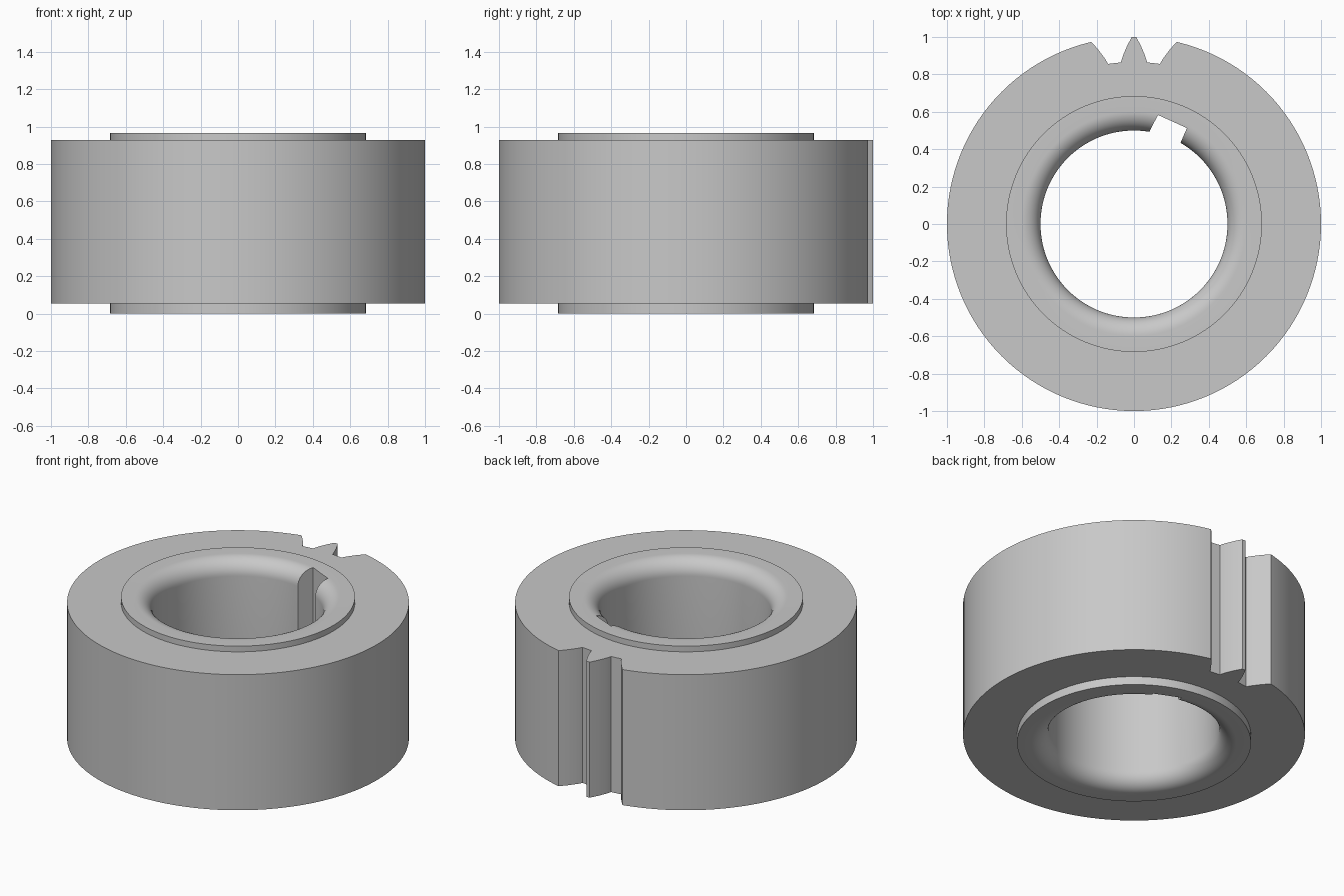
import bpy, bmesh, math
from mathutils import Vector, Matrix

cube = bpy.data.objects.get("Cube")
if cube:
    bpy.data.objects.remove(cube, do_unlink=True)

HEIGHT, BODY_LOW, BODY_TOP = 0.965, 0.053, 0.928
BORE, HUB, RIM, FILLET = 0.5, 0.684, 1.0, 0.1
SEGMENTS = 128

steel = bpy.data.materials.new("plain grey")
steel.use_nodes = True
grey = (0.58, 0.58, 0.58, 1)
steel.diffuse_color = grey
steel.node_tree.nodes["Principled BSDF"].inputs["Base Color"].default_value = grey


def add_object(name, bm):
    bmesh.ops.recalc_face_normals(bm, faces=bm.faces)
    mesh = bpy.data.meshes.new(name)
    bm.to_mesh(mesh)
    bm.free()
    mesh.materials.append(steel)
    obj = bpy.data.objects.new(name, mesh)
    bpy.context.collection.objects.link(obj)
    return obj


def prism(name, outline):
    """Upright cutter that passes through the whole height."""
    bm = bmesh.new()
    face = bm.faces.new([bm.verts.new((x, y, -0.2)) for x, y in outline])
    top = bmesh.ops.extrude_face_region(bm, geom=[face])["geom"]
    verts = [g for g in top if isinstance(g, bmesh.types.BMVert)]
    bmesh.ops.translate(bm, verts=verts, vec=(0, 0, 1.4))
    obj = add_object(name, bm)
    obj.hide_render = True
    return obj


def polar(radius, degrees):
    a = math.radians(degrees)
    return radius * math.sin(a), radius * math.cos(a)


# Ring: closed section with rounded bore mouths, turned about z
section = []
for i in range(13):
    a = math.radians(90 * i / 12)
    section.append((BORE + FILLET * (1 - math.cos(a)),
                    HEIGHT - FILLET * (1 - math.sin(a))))
lower = [(r, HEIGHT - z) for r, z in reversed(section)]
section += [(HUB, HEIGHT), (HUB, BODY_TOP), (RIM, BODY_TOP),
            (RIM, BODY_LOW), (HUB, BODY_LOW), (HUB, 0)] + lower

bm = bmesh.new()
rings = []
for s in range(SEGMENTS):
    turn = Matrix.Rotation(math.tau * s / SEGMENTS, 3, "Z")
    rings.append([bm.verts.new(turn @ Vector((r, 0, z))) for r, z in section])
for s, ring in enumerate(rings):
    after = rings[(s + 1) % SEGMENTS]
    for i in range(len(section)):
        j = (i + 1) % len(section)
        bm.faces.new((ring[i], after[i], after[j], ring[j]))
gear = add_object("gear_ring", bm)

# Tooth gaps: one curved flank, mirrored about the middle of the gap
flank = [(0.867, 4.63), (0.888, 4.13), (0.907, 3.6), (0.951, 2.29),
         (1.0, 0.69), (1.05, 0.69)]
PITCH = 13.85
cutters = []
for side, name in ((-1, "right_gap_cutter"), (1, "left_gap_cutter")):
    near = [polar(r, side * a) for r, a in reversed(flank)]
    far = [polar(r, side * (PITCH - a)) for r, a in flank]
    cutters.append(prism(name, near + far))

# Keyway
cutters.append(prism("keyway_cutter", [(0.035, 0.4), (0.128, 0.583),
                                       (0.283, 0.513), (0.208, 0.34)]))

for cutter in cutters:
    mod = gear.modifiers.new(cutter.name, "BOOLEAN")
    mod.operation, mod.solver, mod.object = "DIFFERENCE", "EXACT", cutter

bpy.ops.object.select_all(action="DESELECT")
gear.select_set(True)
bpy.context.view_layer.objects.active = gear
for mod in list(gear.modifiers):
    bpy.ops.object.modifier_apply(modifier=mod.name)
for cutter in cutters:
    bpy.data.objects.remove(cutter, do_unlink=True)
bpy.ops.object.shade_smooth_by_angle(angle=math.radians(20))
